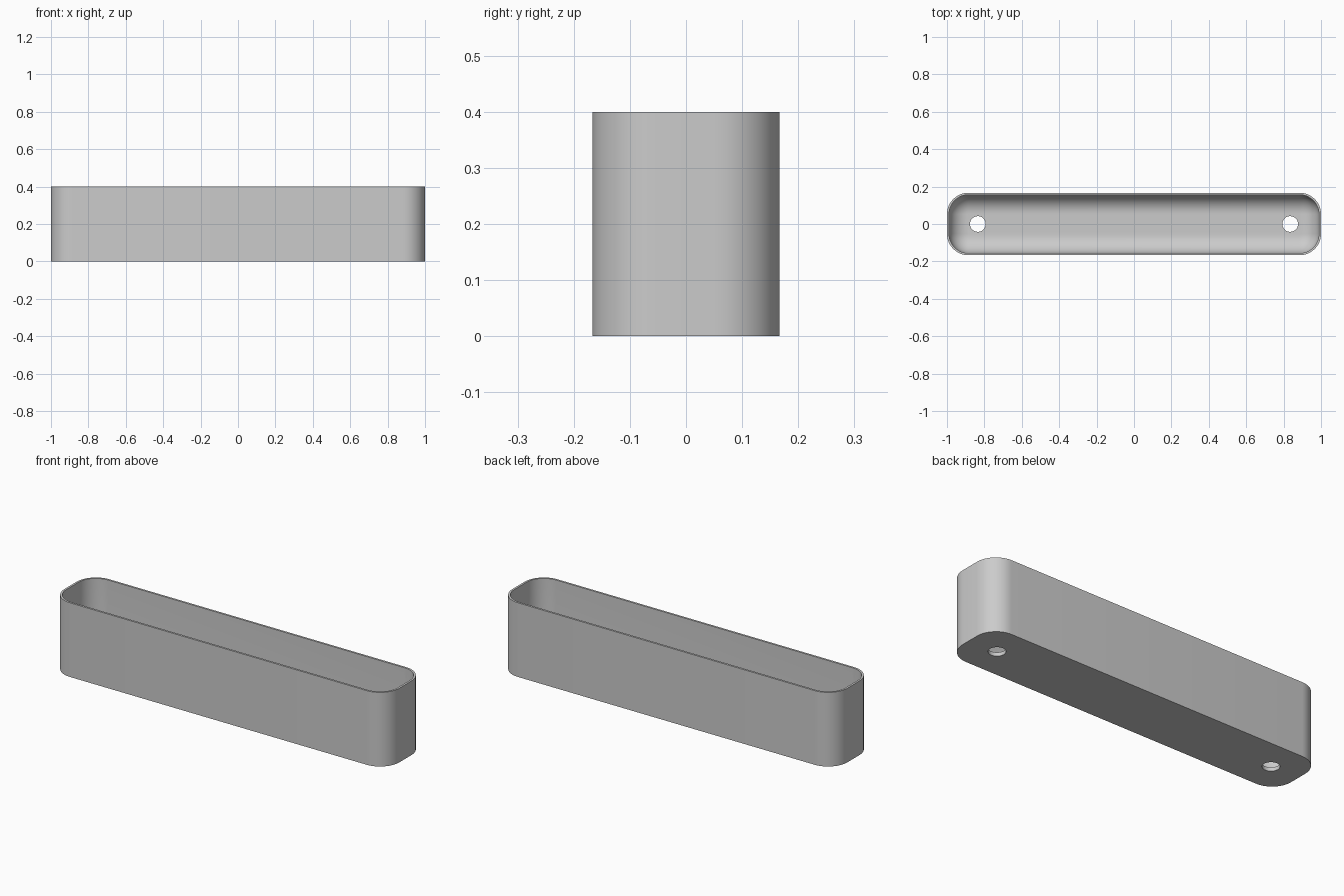
import bpy, bmesh
from math import sin, cos, pi, radians

if "Cube" in bpy.data.objects:
    bpy.data.objects.remove(bpy.data.objects["Cube"])

HALF_X, HALF_Y, HEIGHT = 1.0, 0.167, 0.4
CORNER, WALL, FLOOR, FILLET = 0.115, 0.011, 0.02, 0.1
HOLE_X, HOLE_R = 0.835, 0.042
STEPS = 12

grey = bpy.data.materials.new("light grey")
grey.use_nodes = True
colour = (0.6, 0.6, 0.6, 1)
grey.diffuse_color = colour
grey.node_tree.nodes["Principled BSDF"].inputs["Base Color"].default_value = colour


def ring(bm, inset, z):
    """Rounded rectangle of vertices, shrunk by inset."""
    r = CORNER - inset
    verts = []
    for q, (sx, sy) in enumerate([(1, 1), (-1, 1), (-1, -1), (1, -1)]):
        for i in range(STEPS + 1):
            a = (q + i / STEPS) * pi / 2
            verts.append(bm.verts.new((sx * (HALF_X - CORNER) + r * cos(a),
                                       sy * (HALF_Y - CORNER) + r * sin(a), z)))
    return verts


# Trough: outer wall, rim, inner wall and rounded inner floor edge
bm = bmesh.new()
levels = [(0, 0), (0, HEIGHT), (WALL, HEIGHT)]
for i in range(STEPS + 1):
    a = i / STEPS * pi / 2
    levels.append((WALL + FILLET * (1 - cos(a)), FLOOR + FILLET * (1 - sin(a))))
rings = [ring(bm, *level) for level in levels]
for low, high in zip(rings, rings[1:]):
    for i in range(len(low)):
        j = (i + 1) % len(low)
        bm.faces.new((low[i], low[j], high[j], high[i]))
bm.faces.new(rings[0][::-1])
bm.faces.new(rings[-1])
bmesh.ops.recalc_face_normals(bm, faces=bm.faces[:])
mesh = bpy.data.meshes.new("trough")
bm.to_mesh(mesh)
bm.free()
mesh.materials.append(grey)
trough = bpy.data.objects.new("trough", mesh)
bpy.context.collection.objects.link(trough)

# Drain holes near both ends
for side in (-1, 1):
    bpy.ops.mesh.primitive_cylinder_add(vertices=32, radius=HOLE_R, depth=0.2,
                                        location=(side * HOLE_X, 0, 0))
    cutter = bpy.context.object
    cutter.name = "drain_hole_cutter"
    cutter.hide_render = True
    cutter.data.materials.append(grey)
    bpy.ops.object.select_all(action="DESELECT")
    trough.select_set(True)
    bpy.context.view_layer.objects.active = trough
    cut = trough.modifiers.new("drain_hole", "BOOLEAN")
    cut.operation = "DIFFERENCE"
    cut.solver = "EXACT"
    cut.object = cutter
    bpy.ops.object.modifier_apply(modifier=cut.name)
    bpy.data.objects.remove(cutter)

bpy.ops.object.shade_smooth_by_angle(angle=radians(30))
